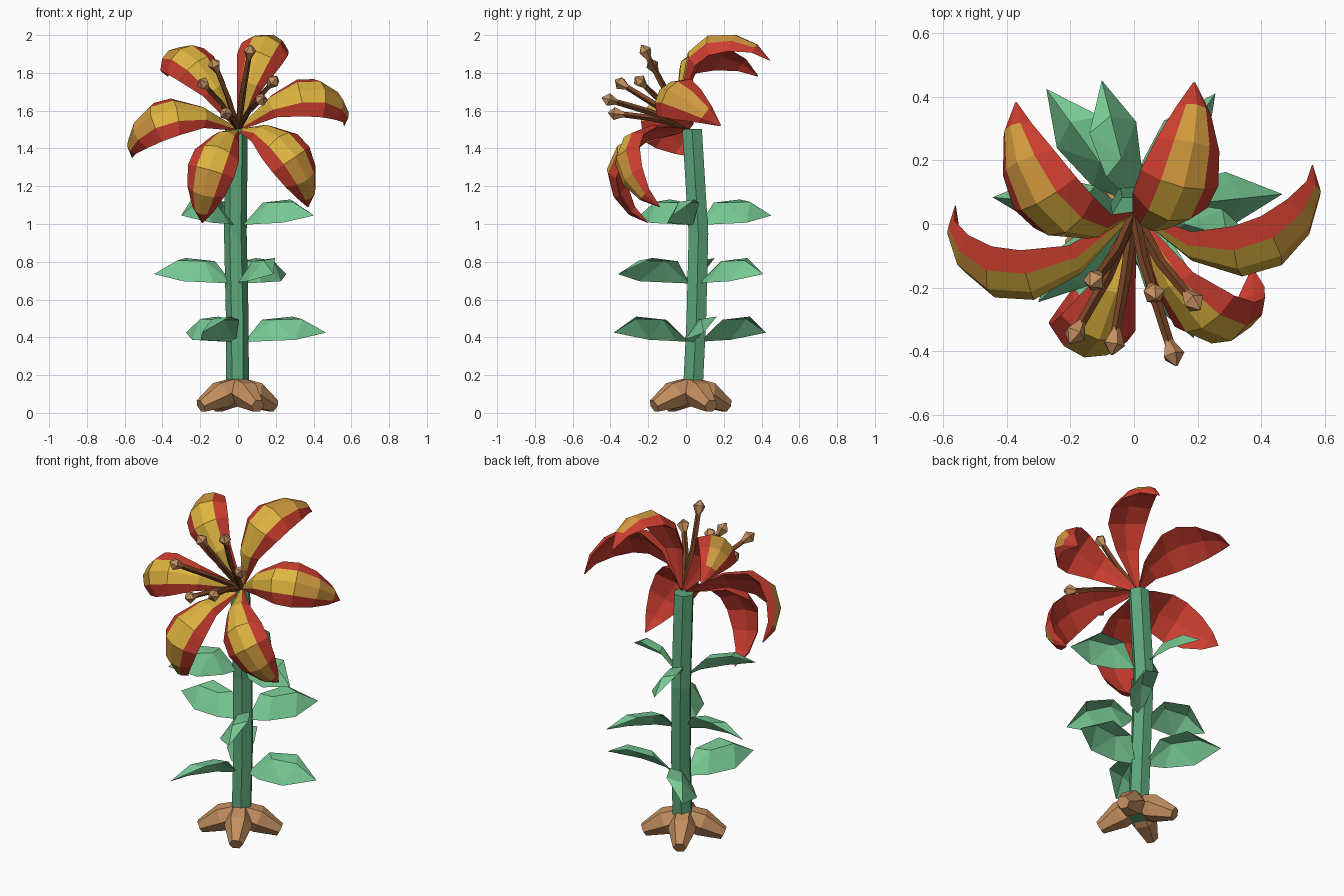
import bpy, bmesh, math
from mathutils import Vector, Matrix

cube = bpy.data.objects.get("Cube")
if cube:
    bpy.data.objects.remove(cube, do_unlink=True)


def material(name, rgb):
    lin = [((c / 255 + 0.055) / 1.055) ** 2.4 for c in rgb] + [1]
    m = bpy.data.materials.new(name)
    m.use_nodes = True
    m.diffuse_color = lin
    m.node_tree.nodes["Principled BSDF"].inputs["Base Color"].default_value = lin
    return m


RED = material("petal red", (205, 62, 48))
YELLOW = material("petal yellow", (222, 180, 64))
AMBER = material("petal amber", (212, 156, 64))
STEM = material("stem green", (92, 166, 122))
LEAF = material("leaf green", (118, 200, 147))
BARK = material("root tan", (196, 143, 96))
DARK = material("filament brown", (122, 70, 38))


def build(name, verts, faces, mats, rule=None):
    bm = bmesh.new()
    vs = [bm.verts.new(v) for v in verts]
    for i, f in enumerate(faces):
        face = bm.faces.new([vs[k] for k in f])
        face.material_index = rule(i) if rule else 0
    bmesh.ops.recalc_face_normals(bm, faces=bm.faces)
    mesh = bpy.data.meshes.new(name)
    bm.to_mesh(mesh)
    bm.free()
    for m in mats:
        mesh.materials.append(m)
    obj = bpy.data.objects.new(name, mesh)
    bpy.context.collection.objects.link(obj)
    return obj


def loft(name, rings, mats, rule=None):
    n = len(rings[0])
    faces = [(a * n + j, a * n + (j + 1) % n, (a + 1) * n + (j + 1) % n, (a + 1) * n + j)
             for a in range(len(rings) - 1) for j in range(n)]
    last = (len(rings) - 1) * n
    faces += [tuple(range(n)), tuple(range(last, last + n))]
    return build(name, [v for r in rings for v in r], faces, mats, rule)


def circle(radius, sides):
    return [Vector((radius * math.cos(t), radius * math.sin(t), 0))
            for t in (math.tau * k / sides for k in range(sides))]


def tube(name, path, radii, sides, mat):
    pts = [Vector(p) for p in path]
    rings = []
    for i, p in enumerate(pts):
        axis = pts[min(i + 1, len(pts) - 1)] - pts[max(i - 1, 0)]
        q = axis.to_track_quat("Z", "Y")
        rings.append([p + q @ c for c in circle(radii[i], sides)])
    return loft(name, rings, [mat])


def turn(degrees):
    return Matrix.Rotation(math.radians(degrees), 4, "Z")


# Stem, gently bowed, with level rings
stem_path = [(-.002, .033, .05), (-.004, .055, .5), (-.014, .066, .95), (-.008, .032, 1.503)]
loft("stem", [[Vector(p) + c for c in circle(.06, 6)] for p in stem_path], [STEM])

# Four fat root lobes
for k in range(4):
    place = Matrix.Translation((-.003, .025, 0)) @ turn(29 + 90 * k)
    path = [place @ Vector(p) for p in ((.02, 0, .125), (.1, 0, .095), (.222, 0, .036))]
    tube(f"root_{k + 1}", path, [.066, .078, .038], 6, BARK)

# Leaves: arched midrib, rolled so one edge hangs low, three per tier
leaf_points = [(.03, 0, 0), (.18, 0, .118), (.33, 0, .122), (.455, 0, .05),
               (.13, .065, .118), (.29, .085, .135), (.13, -.06, .005), (.29, -.08, .012)]
leaf_faces = [(0, 1, 4), (1, 5, 4), (1, 2, 5), (2, 3, 5),
              (0, 6, 1), (1, 6, 7), (1, 7, 2), (2, 7, 3)]
for tier, size in enumerate((1.03, .98, .92)):
    for k in range(3):
        # The second leaf of each tier rolls the other way
        side = -size if k == 1 else size
        place = (Matrix.Translation((0, .045, .375 + .31 * tier))
                 @ turn(6 + 49 * tier + 120 * k) @ Matrix.Diagonal((size, side, 1, 1)))
        build(f"leaf_{tier + 1}_{k + 1}", [place @ Vector(p) for p in leaf_points],
              leaf_faces, [LEAF])

# Flower frame, tipped forward
flower = (Matrix.Translation((0, .013, 1.518))
          @ Matrix.Rotation(math.radians(53), 4, "X"))

# Petal midrib stations: reach, height, half width
stations = [(.012, -.01, .014), (.17, .165, .075), (.33, .238, .124), (.47, .207, .129),
            (.565, .097, .105), (.597, -.03, .058), (.572, -.135, .004)]
# Cross-section: sideways, drop below the midrib
section = [(-1, .6), (-.56, .17), (0, 0), (.56, .17), (1, .6), (0, .42)]


def petal_colour(i):
    segment, side = divmod(i, len(section))
    if side in (1, 2) and segment < 5:
        return 1 if segment < 3 else 2
    return 0


def petal(name, place):
    rings = []
    for i, (r, w, half) in enumerate(stations):
        a, b = stations[max(i - 1, 0)], stations[min(i + 1, len(stations) - 1)]
        along = Vector((b[0] - a[0], 0, b[1] - a[1])).normalized()
        down = Vector((along.z, 0, -along.x))
        rings.append([place @ (Vector((r, s * half, w)) + down * d * half)
                      for s, d in section])
    loft(name, rings, [RED, YELLOW, AMBER], petal_colour)


# Petals and stamens share the six directions
for k in range(6):
    place = flower @ turn(10.6 + 60 * k)
    petal(f"petal_{k + 1}", place)
    height = .427 if k % 2 else .355
    base, bend, top = Vector((.01, 0, 0)), Vector((.085, 0, height * .5)), Vector((.176, 0, height - .03))
    tube(f"filament_{k + 1}", [place @ p for p in (base, bend, top)], [.017, .017, .015], 4, DARK)
    out = (top - bend).normalized()
    tube(f"anther_{k + 1}", [place @ (top + out * d) for d in (-.02, .032, .066)],
         [.013, .036, .004], 5, BARK)
